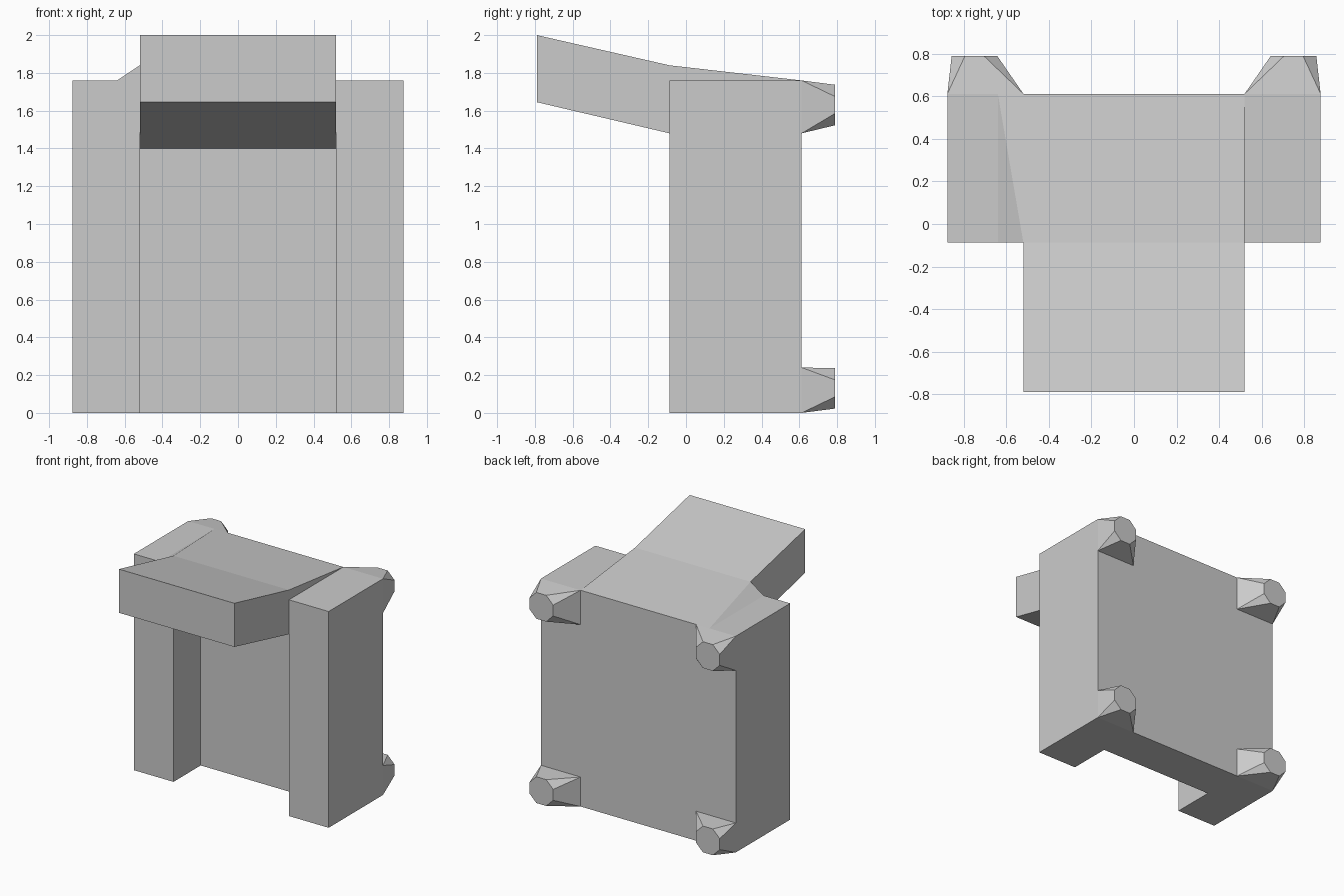
import bpy, bmesh, math

if "Cube" in bpy.data.objects:
    bpy.data.objects.remove(bpy.data.objects["Cube"])

YF, YM, YB, YEND = -0.087, 0.263, 0.612, 0.79   # pillar front, panel front, back, feet ends
XI, XO, H = 0.52, 0.877, 1.76                  # pillar inner / outer x, pillar height
HOOD_TOP, HOOD_MID = 2.0, 1.84


def finish(name, bm):
    bmesh.ops.remove_doubles(bm, verts=bm.verts, dist=1e-4)
    mesh = bpy.data.meshes.new(name)
    bm.to_mesh(mesh)
    bm.free()
    obj = bpy.data.objects.new(name, mesh)
    bpy.context.collection.objects.link(obj)
    return obj


def face(bm, pts):
    bm.faces.new([bm.verts.new(p) for p in pts])


# Body: back panel and hood share one side profile (y, z), swept across x
body = bmesh.new()
profile = [(-YEND, HOOD_TOP), (YF, HOOD_MID), (YB, H), (YB, 0),
           (YM, 0), (YM, 1.40), (YF, 1.48), (-YEND, 1.645)]
for a, b in zip(profile, profile[1:] + profile[:1]):
    face(body, [(-XI, *a), (XI, *a), (XI, *b), (-XI, *b)])

# Side pillars and hood cheeks, mirrored left and right
for s in (-1, 1):
    i, o = s * XI, s * XO
    # hood cheek
    face(body, [(i, *p) for p in [(-YEND, HOOD_TOP), (YF, HOOD_MID), (YB, H),
                                  (YF, H), (YF, 1.48), (-YEND, 1.645)]])
    # pillar inner, front, outer, back, top, bottom
    face(body, [(i, YF, 0), (i, YM, 0), (i, YM, 1.40), (i, YF, 1.48)])
    face(body, [(i, YF, 0), (o, YF, 0), (o, YF, H), (i, YF, H), (i, YF, 1.48)])
    face(body, [(o, YF, 0), (o, YB, 0), (o, YB, H), (o, YF, H)])
    face(body, [(i, YB, 0), (o, YB, 0), (o, YB, H), (i, YB, H)])
    face(body, [(i, YF, H), (o, YF, H), (o, YB, H), (i, YB, H)])
    face(body, [(i, YF, 0), (o, YF, 0), (o, YB, 0), (i, YB, 0), (i, YM, 0)])
bmesh.ops.remove_doubles(body, verts=body.verts, dist=1e-4)
bmesh.ops.recalc_face_normals(body, faces=body.faces)
finish("body", body)

# Sloped gusset between the left pillar top and the hood
gusset = bmesh.new()
peak = (-XI, YF, HOOD_MID)
face(gusset, [(-0.64, YF, H), (-XI, YF, H), peak])
face(gusset, [(-0.64, YB, H), (-0.64, YF, H), peak])
face(gusset, [(-XI, YB, H), (-0.64, YB, H), peak])
finish("left_gusset", gusset)


# Back feet: rectangle at the wall tapering to an octagon
def foot(name, s, z0, z1, zc):
    bm = bmesh.new()
    for x in (XI, XO):
        for z in (z0, z1):
            bm.verts.new((s * x, YB, z))
    r = 0.107 / math.cos(math.pi / 8)
    for k in range(8):
        a = math.pi / 8 + k * math.pi / 4
        bm.verts.new((s * 0.75 + r * math.cos(a), YEND, zc + r * math.sin(a)))
    bmesh.ops.convex_hull(bm, input=bm.verts)
    bmesh.ops.recalc_face_normals(bm, faces=bm.faces)
    bmesh.ops.dissolve_limit(bm, angle_limit=0.01, verts=bm.verts, edges=bm.edges)
    hidden = [f for f in bm.faces if all(v.co.y < YB + 0.001 for v in f.verts)]
    bmesh.ops.delete(bm, geom=hidden, context='FACES_ONLY')
    finish(name, bm)


for side, s in (("left", -1), ("right", 1)):
    foot(side + "_lower_foot", s, 0.0, 0.24, 0.13)
    foot(side + "_upper_foot", s, 1.48, H, 1.63)
